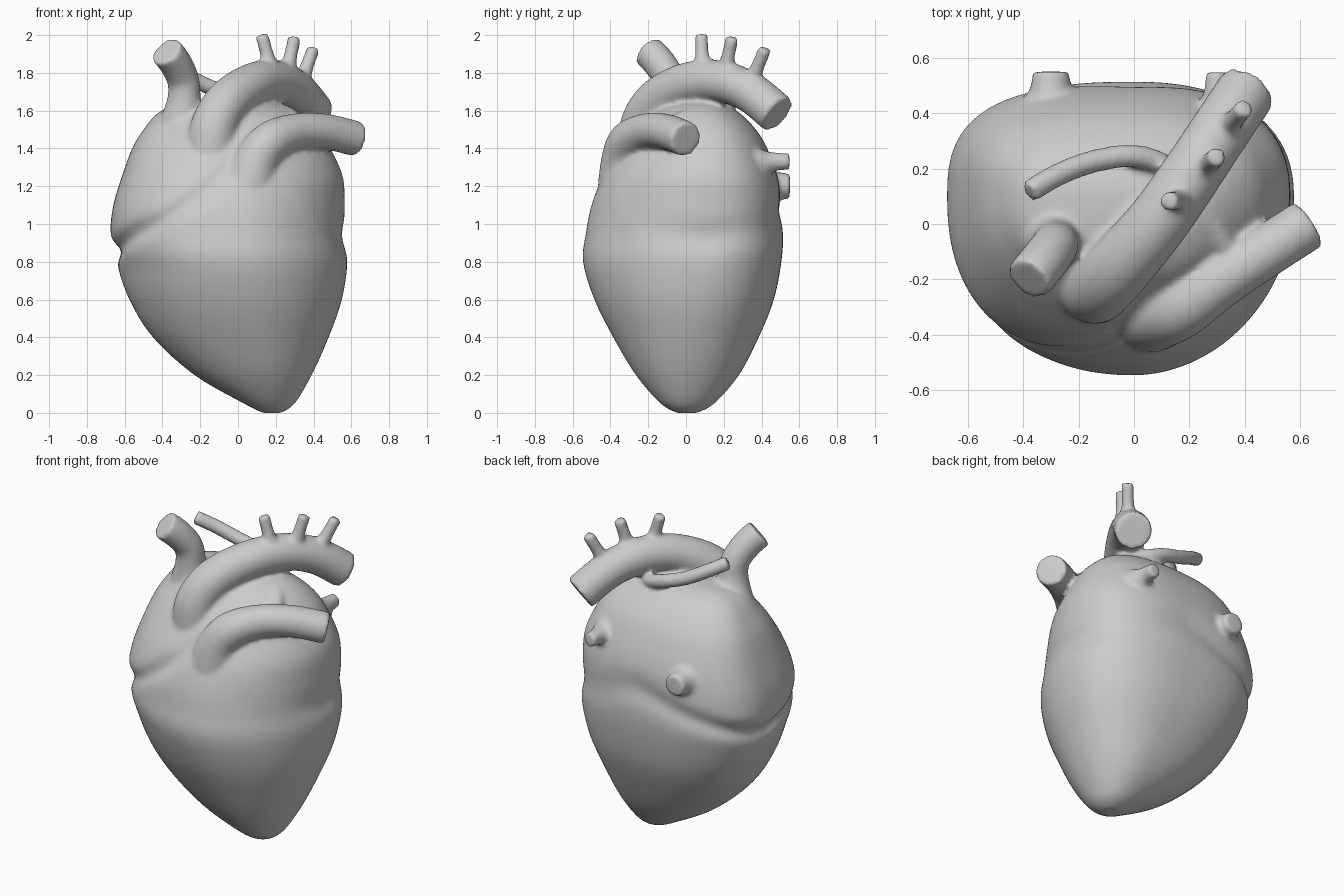
import bpy, bmesh, math
from mathutils import Vector

if "Cube" in bpy.data.objects:
    bpy.data.objects.remove(bpy.data.objects["Cube"])


def spline(rows, steps):
    """Catmull-Rom through rows of equal length."""
    out = []
    n = len(rows)
    for i in range(n - 1):
        p = [rows[max(i - 1, 0)], rows[i], rows[i + 1], rows[min(i + 2, n - 1)]]
        for s in range(steps):
            t = s / steps
            out.append([0.5 * (2 * b + (c - a) * t + (2 * a - 5 * b + 4 * c - d) * t * t
                               + (3 * b - a - 3 * c + d) * t ** 3) for a, b, c, d in zip(*p)])
    out.append(list(rows[-1]))
    return out


def skin(name, rings):
    """Closed surface through equal rings, capped at both ends."""
    bm = bmesh.new()
    vr = [[bm.verts.new(p) for p in r] for r in rings]
    n = len(vr[0])
    for a, b in zip(vr, vr[1:]):
        for j in range(n):
            bm.faces.new((a[j], a[(j + 1) % n], b[(j + 1) % n], b[j]))
    bm.faces.new(vr[0][::-1])
    bm.faces.new(vr[-1])
    bmesh.ops.recalc_face_normals(bm, faces=bm.faces)
    me = bpy.data.meshes.new(name)
    bm.to_mesh(me)
    bm.free()
    ob = bpy.data.objects.new(name, me)
    bpy.context.collection.objects.link(ob)
    return ob


def tube(name, pts, steps=8, sides=28):
    """Round vessel along points (x, y, z, radius)."""
    path = spline(pts, steps)
    pos = [Vector(p[:3]) for p in path]
    rings = []
    n = Vector((0.31, 0.87, 0.11))
    for i, p in enumerate(pos):
        t = (pos[min(i + 1, len(pos) - 1)] - pos[max(i - 1, 0)]).normalized()
        n = (n - t * n.dot(t)).normalized()
        b = t.cross(n)
        rings.append([p + (n * math.cos(k * math.tau / sides) + b * math.sin(k * math.tau / sides)) * path[i][3]
                      for k in range(sides)])
    return skin(name, rings)


# Groove between atria and ventricles: (angle in degrees, height, depth, width)
GROOVE = spline([(0, .93, .022, .08), (45, 1.0, .012, .09), (90, 1.08, .022, .08), (135, .98, .03, .06),
                 (180, .855, .045, .045), (225, .98, .03, .05), (250, 1.15, .025, .06),
                 (270, 1.33, .02, .06), (290, 1.3, .0, .06), (320, 1.0, .0, .08), (360, .93, .022, .08)], 6)


def groove(deg, z):
    for a, b in zip(GROOVE, GROOVE[1:]):
        if a[0] <= deg <= b[0]:
            t = (deg - a[0]) / (b[0] - a[0])
            _, gz, d, w = [p + (q - p) * t for p, q in zip(a, b)]
            return d * math.exp(-((z - gz) / w) ** 2)
    return 0


def roundness(c, s, z):
    """Superellipse exponent of each quadrant; squarer toward the atria."""
    up = max(0, min(1, (z - .75) / .3))
    if s > 0:
        n = 2.75 if c < 0 else 2.4
        return 2.1 + (n - 2.1) * min(1, z)
    return 2.08 + .35 * up if c < 0 else 1.97 - .07 * up


# Main body sections: z, x min, x max, y min, y max, centre x, centre y
SECTIONS = [
    (.0, .13, .23, -.05, .06, .18, .0),
    (.05, .03, .30, -.135, .15, .17, .0),
    (.2, -.23, .39, -.265, .28, .12, .01),
    (.4, -.45, .48, -.385, .385, .07, .03),
    (.6, -.575, .55, -.485, .465, .03, .06),
    (.8, -.645, .58, -.545, .505, .0, .09),
    (.95, -.675, .57, -.53, .515, .0, .1),
    (1.1, -.66, .565, -.50, .51, .0, .1),
    (1.25, -.615, .555, -.44, .485, .0, .1),
    (1.4, -.56, .49, -.34, .43, .0, .1),
    (1.5, -.50, .43, -.26, .37, .0, .1),
    (1.59, -.42, .33, -.18, .28, -.02, .09),
    (1.64, -.30, .22, -.07, .18, -.03, .08),
    (1.655, -.12, .06, .03, .11, -.03, .07),
]
rings = []
for z, x0, x1, y0, y1, cx, cy in spline(SECTIONS, 6):
    ring = []
    for k in range(96):
        a = k * math.tau / 96
        c, s = math.cos(a), math.sin(a)
        e = 2 / roundness(c, s, z)
        rx, ry = (x1 - cx if c > 0 else cx - x0), (y1 - cy if s > 0 else cy - y0)
        px = math.copysign(abs(c) ** e, c) * rx
        py = math.copysign(abs(s) ** e, s) * ry
        deg = math.degrees(math.atan2(py, px)) % 360
        f = 1 - groove(deg, z) / max(.05, math.hypot(px, py))
        ring.append((cx + px * f, cy + py * f, z))
    rings.append(ring)
parts = [skin("heart_body", rings)]

# Great vessels
parts += [
    tube("aorta", [(-.12, -.18, 1.15, .2), (-.14, -.22, 1.36, .145), (-.125, -.225, 1.52, .125),
                   (-.05, -.15, 1.65, .12), (.08, .0, 1.74, .113), (.2, .17, 1.757, .11),
                   (.31, .335, 1.70, .108), (.41, .485, 1.58, .108)]),
    tube("pulmonary_trunk", [(.0, -.24, .95, .24), (.05, -.305, 1.17, .17), (.1, -.33, 1.34, .12),
                             (.18, -.3, 1.44, .108), (.31, -.21, 1.49, .096), (.46, -.11, 1.49, .094),
                             (.63, .0, 1.45, .094)]),
    tube("upper_vena_cava", [(-.30, .0, 1.35, .2), (-.295, -.05, 1.53, .125), (-.285, -.07, 1.66, .09),
                             (-.29, -.085, 1.76, .085), (-.33, -.14, 1.85, .087), (-.38, -.2, 1.915, .087)]),
    tube("pulmonary_branch", [(-.38, .115, 1.845, .042), (-.28, .175, 1.79, .042), (-.15, .225, 1.725, .042),
                              (.0, .245, 1.675, .042), (.12, .2, 1.63, .042), (.24, .06, 1.59, .042),
                              (.34, -.1, 1.52, .042)]),
    tube("right_vein_stub", [(-.3, .3, 1.17, .2), (-.3, .42, 1.19, .13), (-.3, .48, 1.2, .08), (-.3, .55, 1.2, .066)]),
    tube("left_vein_stub", [(.3, .3, 1.31, .12), (.3, .41, 1.32, .075), (.3, .47, 1.33, .05), (.3, .548, 1.33, .043)]),
]
# Three arch branches: base and tip
for i, (base, tip) in enumerate([((.18, .09, 1.8), (.125, .08, 2.003)),
                                 ((.255, .2, 1.78), (.3, .245, 1.99)),
                                 ((.33, .34, 1.74), (.4, .42, 1.93))]):
    mid = [(a + b) / 2 for a, b in zip(base, tip)]
    parts.append(tube(f"arch_branch_{i + 1}", [(*base, .05), (*mid, .037), (*tip, .036)]))

# Fuse everything into one softly blended skin
bpy.ops.object.select_all(action='DESELECT')
for p in parts:
    p.select_set(True)
heart = parts[0]
bpy.context.view_layer.objects.active = heart
bpy.ops.object.join()
heart.name = "heart"
rm = heart.modifiers.new("fuse", 'REMESH')
rm.mode = 'VOXEL'
rm.voxel_size = .014
rm.use_smooth_shade = True
sm = heart.modifiers.new("soften", 'SMOOTH')
sm.factor = .5
sm.iterations = 7
